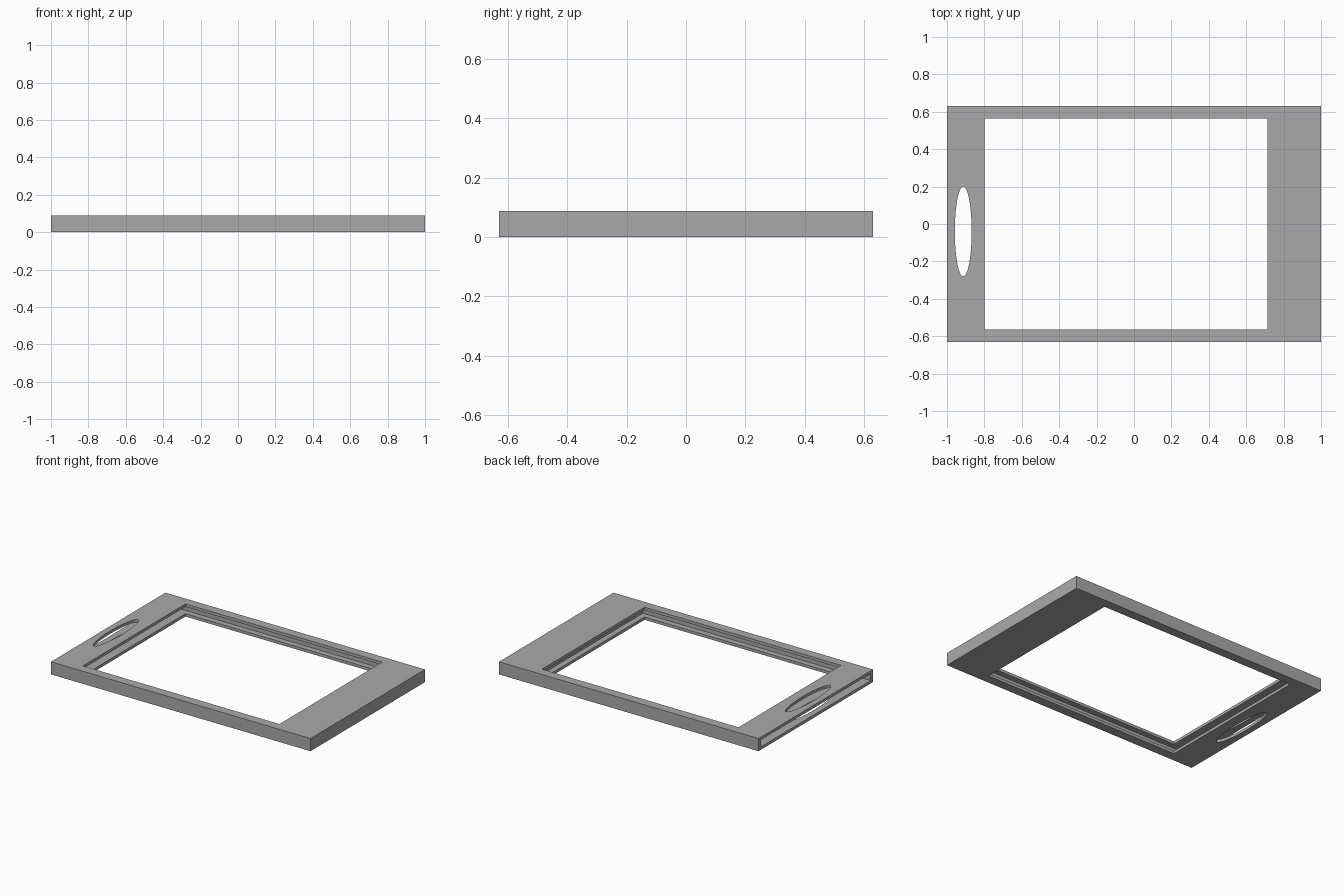
import bpy

cube = bpy.data.objects.get("Cube")
if cube:
    bpy.data.objects.remove(cube)

HEIGHT = 0.088

grey = bpy.data.materials.new("plain grey")
grey.use_nodes = True
colour = (0.4, 0.4, 0.4, 1)
grey.diffuse_color = colour
grey.node_tree.nodes["Principled BSDF"].inputs["Base Color"].default_value = colour


def box(name, low, high):
    """Box between two opposite corners."""
    bpy.ops.mesh.primitive_cube_add(size=1, location=[(a + b) / 2 for a, b in zip(low, high)])
    ob = bpy.context.object
    ob.name = name
    ob.scale = [b - a for a, b in zip(low, high)]
    bpy.ops.object.transform_apply(location=False, rotation=False, scale=True)
    ob.data.materials.append(grey)
    return ob


def cut(target, cutter):
    """Subtract the cutter and keep it hidden."""
    mod = target.modifiers.new(cutter.name, "BOOLEAN")
    mod.operation = "DIFFERENCE"
    mod.solver = "EXACT"
    mod.object = cutter
    bpy.context.view_layer.objects.active = target
    bpy.ops.object.modifier_apply(modifier=mod.name)
    bpy.data.objects.remove(cutter)


# Outer slab
frame = box("frame", (-1, -0.63, 0), (1, 0.63, HEIGHT))

# Window through the slab
cut(frame, box("window_cutter", (-0.8, -0.565, -0.1), (0.715, 0.565, 0.2)))

# Panel slot, open at one end and grooved into the other three sides
cut(frame, box("slot_cutter", (-1.1, -0.605, 0.02), (0.755, 0.605, 0.068)))

# Oval finger hole
bpy.ops.mesh.primitive_cylinder_add(vertices=64, radius=1, depth=0.4, location=(-0.913, -0.04, 0.04))
oval = bpy.context.object
oval.name = "finger_hole_cutter"
oval.scale = (0.045, 0.24, 1)
bpy.ops.object.transform_apply(location=False, rotation=False, scale=True)
oval.data.materials.append(grey)
cut(frame, oval)

# Sharp edges, smooth oval walls
bpy.ops.object.select_all(action="DESELECT")
frame.select_set(True)
bpy.context.view_layer.objects.active = frame
bpy.ops.object.shade_smooth_by_angle()
